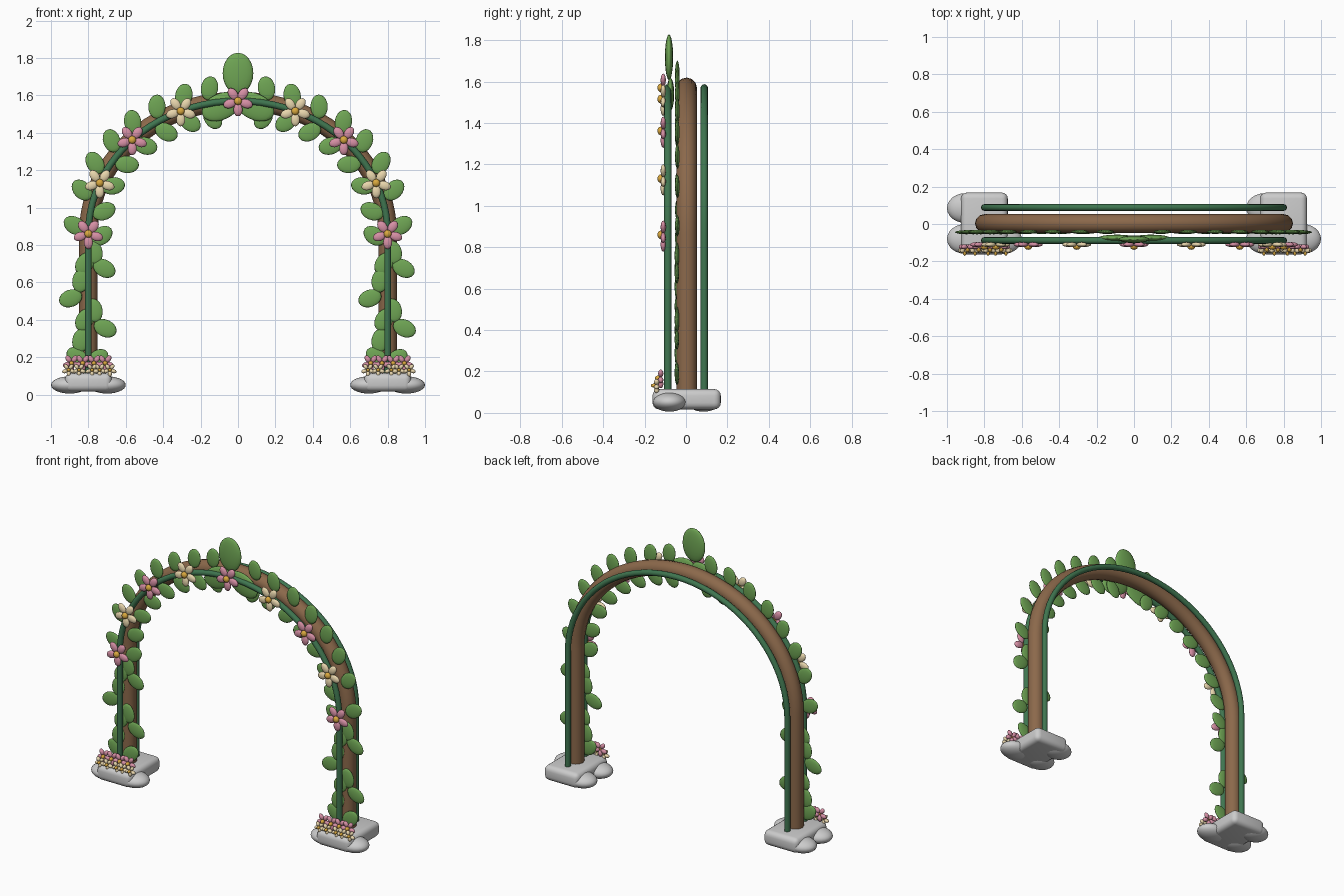
import bpy, bmesh
from math import sin, cos, pi, radians
from mathutils import Matrix, Vector

if "Cube" in bpy.data.objects:
    bpy.data.objects.remove(bpy.data.objects["Cube"])

RX, RZ, CZ = 0.80, 0.71, 0.86   # arch half-ellipse


def material(name, rgb):
    m = bpy.data.materials.new(name)
    m.diffuse_color = (*rgb, 1)
    m.use_nodes = True
    m.node_tree.nodes["Principled BSDF"].inputs["Base Color"].default_value = m.diffuse_color
    return m


WOOD = material("wood", (0.26, 0.14, 0.07))
VINE = material("vine_green", (0.05, 0.18, 0.08))
LEAF = material("leaf_green", (0.16, 0.38, 0.09))
PINK = material("pink", (0.68, 0.28, 0.38))
CREAM = material("cream", (0.82, 0.68, 0.42))
GOLD = material("gold", (0.71, 0.40, 0.05))


def blob(bm, loc, size, ang=0.0, mat=0, u=16, v=10):
    """Ellipsoid with half sizes, turned by ang in the front plane."""
    m = (Matrix.Translation(loc) @ Matrix.Rotation(-ang, 4, 'Y')
         @ Matrix.Diagonal((*size, 1)))
    r = bmesh.ops.create_uvsphere(bm, u_segments=u, v_segments=v, radius=1, matrix=m)
    for f in {f for vert in r['verts'] for f in vert.link_faces}:
        f.material_index = mat


def finish(bm, name, mats=()):
    for f in bm.faces:
        f.smooth = True
    me = bpy.data.meshes.new(name)
    bm.to_mesh(me)
    bm.free()
    ob = bpy.data.objects.new(name, me)
    bpy.context.collection.objects.link(ob)
    for m in mats:
        me.materials.append(m)
    return ob


def arch_tube(name, y, r, mat):
    n = 40
    pts = [(RX, y, 0.08), (RX, y, 0.47)]
    pts += [(RX * cos(pi * i / n), y, CZ + RZ * sin(pi * i / n)) for i in range(n + 1)]
    pts += [(-RX, y, 0.47), (-RX, y, 0.08)]
    cu = bpy.data.curves.new(name, 'CURVE')
    cu.dimensions = '3D'
    cu.bevel_depth = r
    cu.bevel_resolution = 4
    cu.use_fill_caps = True
    sp = cu.splines.new('POLY')
    sp.points.add(len(pts) - 1)
    for p, co in zip(sp.points, pts):
        p.co = (*co, 1)
    sp.use_smooth = True
    cu.materials.append(mat)
    ob = bpy.data.objects.new(name, cu)
    bpy.context.collection.objects.link(ob)


def flower(bm, x, y, z, r, mat):
    for k in range(5):
        a = -pi / 2 + k * 2 * pi / 5
        blob(bm, (x + 0.58 * r * cos(a), y, z + 0.58 * r * sin(a)),
             (0.44 * r, 0.013, 0.30 * r), a, mat, 12, 8)
    blob(bm, (x, y - 0.012, z), (0.26 * r, 0.016, 0.26 * r), 0, 2, 12, 8)


# wooden arch with a green vine tube in front and behind
arch_tube("wooden_arch", 0.003, 0.05, WOOD)
arch_tube("front_vine", -0.088, 0.018, VINE)
arch_tube("back_vine", 0.088, 0.018, VINE)

# stone footings: rounded slab plus three boulders each
for side, sx in (("left", -0.8), ("right", 0.8)):
    bm = bmesh.new()
    bmesh.ops.create_cube(bm, size=1, matrix=Matrix.Translation((sx, 0.003, 0.066))
                          @ Matrix.Diagonal((0.25, 0.33, 0.098, 1)))
    bmesh.ops.bevel(bm, geom=bm.edges[:], offset=0.032, segments=4, profile=0.5,
                    affect='EDGES')
    finish(bm, side + "_footing_slab")
    bm = bmesh.new()
    for dx, y in ((-0.1, 0.085), (-0.1, -0.08), (0.1, -0.08)):
        blob(bm, (sx + dx, y, 0.052), (0.1, 0.08, 0.046), 0, 0, 24, 14)
    finish(bm, side + "_footing_boulders")

# leaves along the arch, mirrored left and right
bm = bmesh.new()
for s in (-1, 1):
    def arch_leaf(deg, inward):
        t = radians(deg)
        n = Vector((cos(t) / RX, sin(t) / RZ)).normalized()
        tan = Vector((-n.y, n.x))
        d = (n * (-1 if inward else 1) * 0.82 + tan * (0.3 if deg > 70 else 0.5)).normalized()
        px, pz = RX * cos(t) + d.x * 0.085, CZ + RZ * sin(t) + d.y * 0.085
        ang = Vector((s * d.x, d.y))
        a = Vector((1, 0)).angle_signed(ang)
        blob(bm, (s * px, -0.042, pz), (0.064, 0.011, 0.046), -a)
    for deg in (78, 67.5, 57, 46.5, 36, 25.5, 14, 0):
        arch_leaf(deg, False)
    for deg in (77, 66, 55, 44, 32, 20, 7, -5):
        arch_leaf(deg, True)
finish(bm, "arch_leaves", [LEAF])

# leaves climbing the legs, same pattern on both
bm = bmesh.new()
for sx in (-0.8, 0.8):
    for dx, z, deg in ((-0.095, 0.515, 20), (0.085, 0.675, -30), (0.09, 0.355, -25),
                       (-0.04, 0.29, 80), (-0.04, 0.61, 80), (0.03, 0.45, 100),
                       (0.03, 0.76, 100), (-0.06, 0.2, 140), (0.05, 0.19, 40),
                       (-0.02, 0.4, 60), (-0.02, 0.7, 60)):
        blob(bm, (sx + dx, -0.044, z), (0.064, 0.011, 0.046), radians(deg))
finish(bm, "leg_leaves", [LEAF])

# large leaf fan at the crown
bm = bmesh.new()
blob(bm, (0, -0.082, 1.718), (0.082, 0.02, 0.11), 0, 0, 20, 12)
for s in (-1, 1):
    blob(bm, (s * 0.09, -0.075, 1.54), (0.11, 0.018, 0.07), radians(-s * 25), 0, 20, 12)
finish(bm, "crown_leaves", [LEAF])

# blossoms spaced evenly round the arch
bm = bmesh.new()
for i in range(9):
    t = pi * i / 8
    flower(bm, RX * cos(t), -0.11, CZ + RZ * sin(t), 0.08, i % 2)
finish(bm, "arch_flowers", [PINK, CREAM, GOLD])

# small blossom clusters on the footings
bm = bmesh.new()
for sx in (-0.8, 0.8):
    for dx in (-0.09, -0.03, 0.03, 0.09):
        flower(bm, sx + dx, -0.122, 0.168, 0.048, 0)
    for dx in (-0.105, -0.05, 0.02, 0.06, 0.115):
        flower(bm, sx + dx, -0.142, 0.132, 0.036, 1)
finish(bm, "base_flowers", [PINK, CREAM, GOLD])
